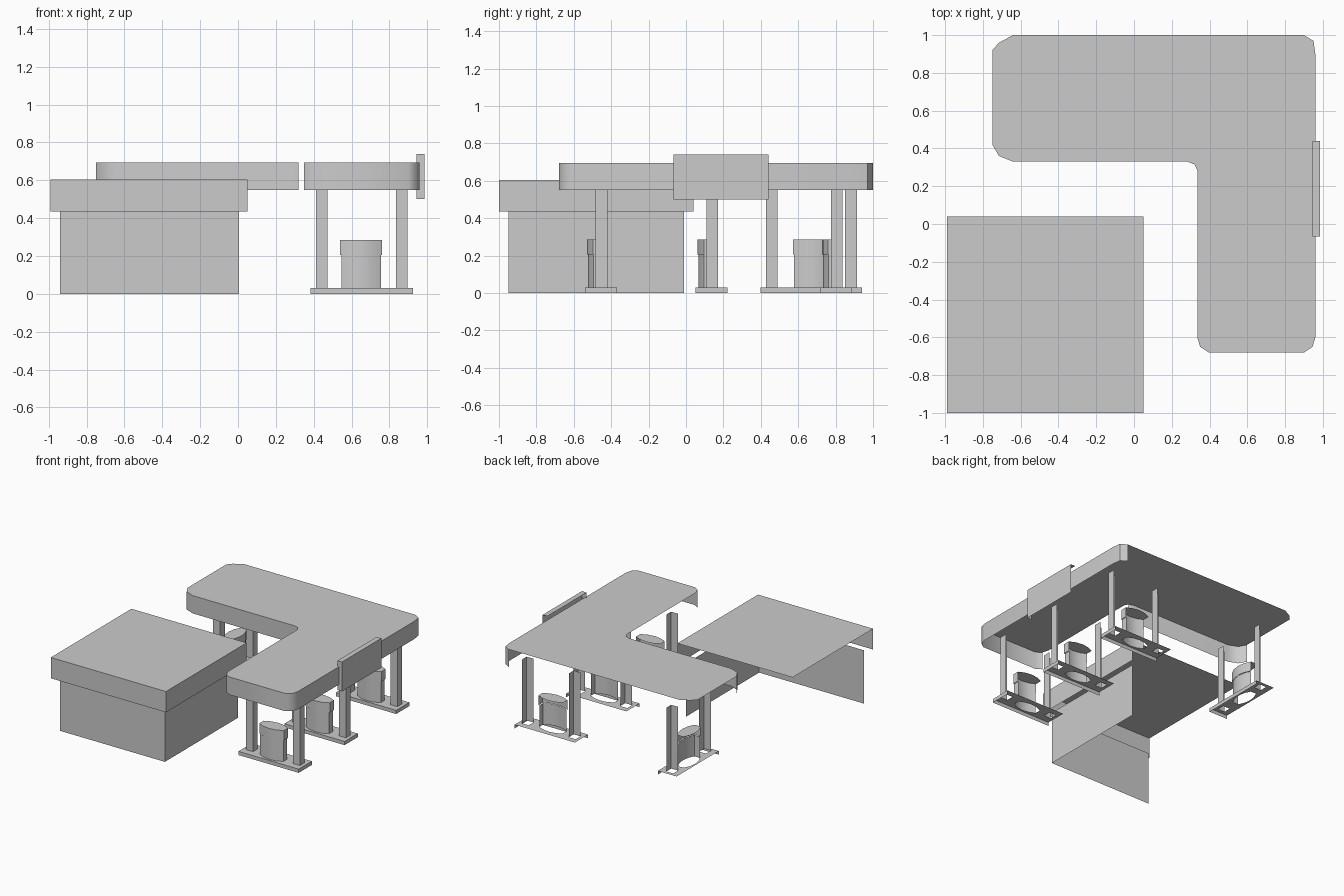
import bpy, bmesh
from mathutils import Vector

if "Cube" in bpy.data.objects:
    bpy.data.objects.remove(bpy.data.objects["Cube"])

VIEW = Vector((0.7071, -0.7071))   # only sides turned to the front right are modelled


def rect(cx, cy, hx, hy):
    return [(cx - hx, cy - hy), (cx + hx, cy - hy), (cx + hx, cy + hy), (cx - hx, cy + hy)]


def prism(name, pts, z0, z1, top=True, holes=(), smooth=False):
    """Counter-clockwise outline extruded up as an open shell: near sides plus optional top."""
    bm = bmesh.new()
    hi = [bm.verts.new((x, y, z1)) for x, y in pts]
    n = len(pts)
    if top and not holes:
        bm.faces.new(hi)
    elif top:
        edges = []
        for loop in [hi] + [[bm.verts.new((x, y, z1)) for x, y in h] for h in holes]:
            edges += [bm.edges.new((loop[i], loop[i - 1])) for i in range(len(loop))]
        bmesh.ops.triangle_fill(bm, edges=edges, use_beauty=True, use_dissolve=False,
                                normal=(0, 0, 1))
        for f in bm.faces:
            f.normal_update()
            if f.normal.z < 0:
                f.normal_flip()
    lo = [bm.verts.new((x, y, z0)) for x, y in pts]
    for i in range(n):
        j = (i + 1) % n
        d = Vector(pts[j]) - Vector(pts[i])
        if Vector((d.y, -d.x)).normalized().dot(VIEW) > -0.3:
            bm.faces.new((lo[i], lo[j], hi[j], hi[i]))
    bmesh.ops.delete(bm, geom=[v for v in bm.verts if not v.link_faces], context='VERTS')
    me = bpy.data.meshes.new(name)
    bm.to_mesh(me)
    bm.free()
    ob = bpy.data.objects.new(name, me)
    bpy.context.collection.objects.link(ob)
    if smooth:
        bpy.ops.object.select_all(action='DESELECT')
        ob.select_set(True)
        bpy.context.view_layer.objects.active = ob
        bpy.ops.object.shade_smooth_by_angle(angle=0.7)
    return ob


# Shop building with overhanging roof
prism("shop_walls", rect(-0.468, -0.48, 0.473, 0.47), 0, 0.435, top=False)
prism("shop_roof", rect(-0.47, -0.48, 0.52, 0.52), 0.435, 0.605)

# L-shaped canopy with rounded corners
canopy = [(-0.64, 0.33), (0.285, 0.33), (0.32, 0.315), (0.335, 0.285),
          (0.335, -0.60), (0.35, -0.65), (0.395, -0.68), (0.90, -0.68),
          (0.945, -0.65), (0.96, -0.60), (0.96, 0.90), (0.95, 0.97), (0.90, 1.0),
          (-0.64, 1.0), (-0.715, 0.96), (-0.75, 0.92), (-0.75, 0.42), (-0.715, 0.36)]
prism("canopy", canopy, 0.55, 0.695, smooth=True)

# Sign board on the canopy edge
prism("sign_board", rect(0.965, 0.187, 0.021, 0.253), 0.50, 0.74)

# Pump footprint: flat ends with bowed long sides
half = [(-0.111, -0.027), (-0.06, -0.051), (0, -0.06), (0.06, -0.051), (0.111, -0.027)]
oval = half + [(-x, -y) for x, y in half]


def island(tag, cx, cy, px, py, turned=False):
    """Kerb pad, two canopy pillars and one pump."""
    def place(pts, ox=cx, oy=cy):
        return [((ox - y, oy + x) if turned else (ox + x, oy + y)) for x, y in pts]
    pillars = [place(rect(s * 0.212, 0.003, 0.031, 0.031)) for s in (-1, 1)]
    body = place([(x * 0.94, y * 0.92) for x, y in oval], px, py)
    cap = place(oval, px, py)
    prism("kerb_" + tag, place(rect(0, 0, 0.272, 0.085)), 0, 0.03, holes=pillars + [body])
    for k, p in zip("ab", pillars):
        prism("pillar_" + tag + "_" + k, p, 0.03, 0.55, top=False)
    prism("pump_body_" + tag, body, 0.03, 0.205, top=False, smooth=True)
    prism("pump_cap_" + tag, cap, 0.205, 0.285, smooth=True)


# Three islands under the long arm, one turned under the side arm
for tag, y in (("front", -0.455), ("middle", 0.137), ("back", 0.802)):
    island(tag, 0.654, y, 0.651, y - 0.015)
island("side", -0.49, 0.67, -0.505, 0.683, turned=True)
